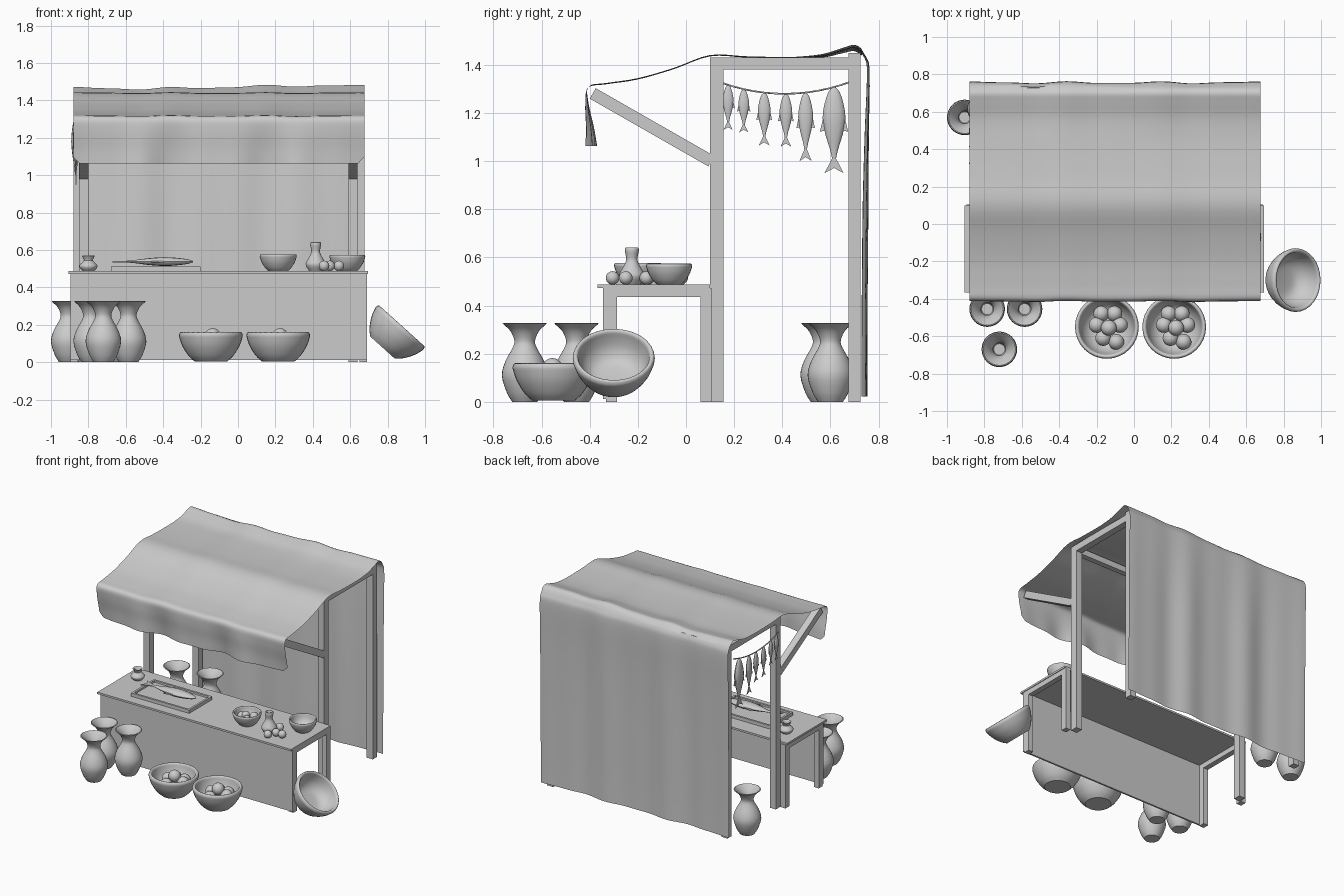
import bpy, bmesh, math
from mathutils import Vector, Matrix

if "Cube" in bpy.data.objects:
    bpy.data.objects.remove(bpy.data.objects["Cube"])

def finish(name, bm, smooth=None, matrix=None):
    bmesh.ops.recalc_face_normals(bm, faces=bm.faces)
    me = bpy.data.meshes.new(name)
    bm.to_mesh(me)
    bm.free()
    ob = bpy.data.objects.new(name, me)
    bpy.context.collection.objects.link(ob)
    if matrix:
        ob.matrix_world = matrix
    if smooth:
        bpy.ops.object.select_all(action='DESELECT')
        ob.select_set(True)
        bpy.context.view_layer.objects.active = ob
        bpy.ops.object.shade_smooth_by_angle(angle=math.radians(smooth))
    return ob

def box(name, x0, x1, y0, y1, z0, z1, matrix=None):
    bm = bmesh.new()
    bmesh.ops.create_cube(bm, size=1)
    for v in bm.verts:
        v.co = ((x0 + x1) / 2 + v.co.x * (x1 - x0), (y0 + y1) / 2 + v.co.y * (y1 - y0),
                (z0 + z1) / 2 + v.co.z * (z1 - z0))
    return finish(name, bm, matrix=matrix)

def spline(pts, n=4):
    """Catmull-Rom through the given points."""
    P = [Vector(p) for p in pts]
    P = [2 * P[0] - P[1]] + P + [2 * P[-1] - P[-2]]
    out = []
    for i in range(1, len(P) - 2):
        a, b, c, d = P[i - 1:i + 3]
        for k in range(n):
            t = k / n
            out.append(0.5 * (2 * b + (c - a) * t + (2 * a - 5 * b + 4 * c - d) * t * t
                              + (3 * b - a - 3 * c + d) * t ** 3))
    return out + [P[-2]]

def loft(bm, rings):
    R = [[bm.verts.new(c) for c in r] for r in rings]
    n = len(R[0])
    for a, b in zip(R, R[1:]):
        for i in range(n):
            bm.faces.new((a[i], a[(i + 1) % n], b[(i + 1) % n], b[i]))
    bm.faces.new(R[0])
    bm.faces.new(R[-1])

def lathe(name, prof, loc, scale=1, rot=None, sides=32):
    bm = bmesh.new()
    ang = [2 * math.pi * i / sides for i in range(sides)]
    loft(bm, [[(r * math.cos(a), r * math.sin(a), z) for a in ang] for r, z in prof])
    m = Matrix.Translation(loc) @ (rot or Matrix()) @ Matrix.Scale(scale, 4)
    return finish(name, bm, 40, m)

def ball(name, loc, r):
    bm = bmesh.new()
    bmesh.ops.create_uvsphere(bm, u_segments=20, v_segments=12, radius=r)
    return finish(name, bm, 60, Matrix.Translation(loc))

def fish(name, matrix, L, w):
    bm = bmesh.new()
    prof = spline([(0, .06), (.06, .25), (.2, .42), (.36, .5), (.55, .38), (.72, .18), (.84, .08)], 2)
    ang = [2 * math.pi * i / 12 for i in range(12)]
    loft(bm, [[(.5 * w * h * math.cos(a), w * h * math.sin(a), -t * L) for a in ang] for t, h in prof])
    # forked tail and side fins as thin plates
    plates = [[(0, -.8), (.09, -.83), (.42, -1), (0, -.94), (-.42, -1), (-.09, -.83)],
              [(.42, -.3), (.62, -.52), (.34, -.5)], [(-.42, -.3), (-.62, -.52), (-.34, -.5)]]
    for p in plates:
        loft(bm, [[(x, y * w, z * L) for y, z in p] for x in (-.04 * w, .04 * w)])
    return finish(name, bm, 40, matrix)

# counter: top, front panel, legs, rails
box("counter_top", -.905, .695, -.367, .10, .473, .487)
box("counter_front_panel", -.895, .69, -.345, -.332, .012, .473)
for x in (-.895, .65):
    for y in (-.332, .06):
        box("counter_leg", x, x + .04, y, y + .045, 0, .473)
    box("counter_side_rail", x, x + .04, -.29, .06, .435, .473)

# awning frame: posts, side beams, braces, cross beams
for x in (-.85, .59):
    box("front_post", x, x + .05, .10, .155, 0, 1.43)
    box("back_post", x, x + .05, .675, .725, 0, 1.45)
    box("side_beam", x, x + .05, .155, .675, 1.38, 1.43)
    a = math.atan2(.28, -.49)
    m = Matrix.Translation((x + .025, .105, 1.0)) @ Matrix.Rotation(a, 4, 'X')
    box("awning_brace", -.025, .025, 0, .567, -.025, .025, m)
for y in (.105, .68):
    box("cross_beam", -.80, .59, y, y + .04, 1.38, 1.425)

# cloth draped from the front valance over the roof and down the back
prof = spline([(-.395, 1.062), (-.40, 1.14), (-.412, 1.24), (-.405, 1.308), (-.33, 1.322), (-.2, 1.342),
               (-.05, 1.385), (.1, 1.438), (.25, 1.433), (.42, 1.43), (.56, 1.437), (.65, 1.46),
               (.705, 1.47), (.745, 1.43), (.757, 1.36), (.75, 1.1), (.745, .8), (.742, .5), (.74, .2), (.74, .022)], 4)
bm = bmesh.new()
NX = 48
rows = []
for j, (y, z) in enumerate(prof):
    row = []
    for i in range(NX + 1):
        u = i / NX
        x = -.88 + 1.555 * u
        ripple = math.sin(u * 21 + .6) + .5 * math.sin(u * 37 + 2)
        dy = dz = 0
        if z < 1.31 and y < 0:
            dy = .018 * ripple * (1.31 - z) / .25
            edge = max(0, 1 - min(u, 1 - u) / .025)
            dz = .035 * edge ** 2 * max(0, 1 - (z - 1.062) / .1)
        elif y > .73:
            dy = .009 * ripple * min(1, .4 + (1.43 - z))
        else:
            top = max(0, (y - .45) / .27)
            dz = top * (.009 * math.sin(u * 5 - 2.6) + .003 * ripple) + .002 * ripple
        row.append(bm.verts.new((x, y + dy, z + dz)))
    rows.append(row)
for a, b in zip(rows, rows[1:]):
    for i in range(NX):
        bm.faces.new((a[i], a[i + 1], b[i + 1], b[i]))
finish("cloth_awning", bm, 60)

# line of hanging fish on the left side
def sag(y):
    return 1.28 + .045 * ((y - .41) / .26) ** 2
cu = bpy.data.curves.new("fish_line", 'CURVE')
cu.dimensions = '3D'
cu.bevel_depth = .004
cu.bevel_resolution = 1
sp = cu.splines.new('POLY')
sp.points.add(12)
for i, p in enumerate(sp.points):
    y = .15 + .53 * i / 12
    p.co = (-.868, y, sag(y), 1)
bpy.context.collection.objects.link(bpy.data.objects.new("fish_line", cu))
for y, zb, w in ((.175, 1.13, .045), (.24, 1.12, .045), (.325, 1.065, .053),
                 (.415, 1.06, .053), (.497, 1.0, .062), (.615, .95, .095)):
    fish("hanging_fish", Matrix.Translation((-.868, y, sag(y))), sag(y) - zb, w)

# tray with a fish
box("tray_base", -.68, -.20, -.29, -.02, .487, .498)
for y in (-.29, -.035):
    box("tray_rim_long", -.68, -.20, y, y + .015, .498, .512)
for x in (-.68, -.215):
    box("tray_rim_short", x, x + .015, -.275, -.035, .498, .512)
fish("tray_fish", Matrix.Translation((-.24, -.155, .538)) @ Matrix.Rotation(math.pi / 2, 4, 'Y'), .43, .095)

# pottery profiles
vase = spline([(.052, 0), (.075, .04), (.095, .11), (.08, .17), (.05, .225), (.043, .255), (.06, .295), (.092, .325)], 3) \
    + [Vector(p) for p in ((.086, .328), (.055, .297), (.034, .255), (.034, .2), (.06, .12), (.03, .03))]
bowl = spline([(.088, 0), (.12, .03), (.152, .08), (.168, .125), (.170, .142), (.163, .155), (.150, .150),
               (.143, .12), (.125, .075), (.085, .04), (.01, .034)], 3)
flask = spline([(.034, 0), (.05, .025), (.052, .045), (.035, .075), (.024, .1), (.025, .12), (.029, .14), (.027, .153),
                (.019, .15), (.016, .11), (.015, .06)], 3)
jar = spline([(.03, 0), (.045, .016), (.047, .032), (.028, .052), (.024, .06), (.034, .08), (.026, .08), (.018, .058),
              (.015, .02)], 3)

# counter pottery and fruit
lathe("small_jar", jar, (-.80, -.04, .487))
lathe("flask", flask, (.415, -.225, .487))
lathe("fruit_dish", bowl, (.215, -.20, .487), .58)
lathe("empty_dish", bowl, (.585, -.07, .487), .56)
for dx, dy, dz in ((-.045, 0, .05), (.03, .04, .05), (.025, -.04, .055), (-.01, .0, .062)):
    ball("dish_fruit", (.215 + dx, -.20 + dy, .487 + dz), .028)
for x, y in ((.46, -.305), (.54, -.25), (.49, -.25), (.46, -.165)):
    ball("loose_fruit", (x, y, .515), .028)

# ground vases and bowls
for x, y in ((-.785, -.455), (-.585, -.455), (-.72, -.67), (-.905, .57), (-.65, .60)):
    lathe("vase", vase, (x, y, 0))
for x in (-.145, .215):
    lathe("ground_bowl", bowl, (x, -.55, .005))
    for dx, dy, dz in ((-.03, .07, .09), (.04, .07, .09), (-.055, .01, .1), (.07, .01, .1),
                       (.05, -.08, .09), (-.02, -.06, .09), (.01, -.005, .14)):
        ball("bowl_fruit", (x + dx, -.55 + dy, dz), .042)
lathe("tilted_bowl", bowl, (.772, -.30, .079), 1, Matrix.Rotation(math.radians(42), 4, 'Y'))
